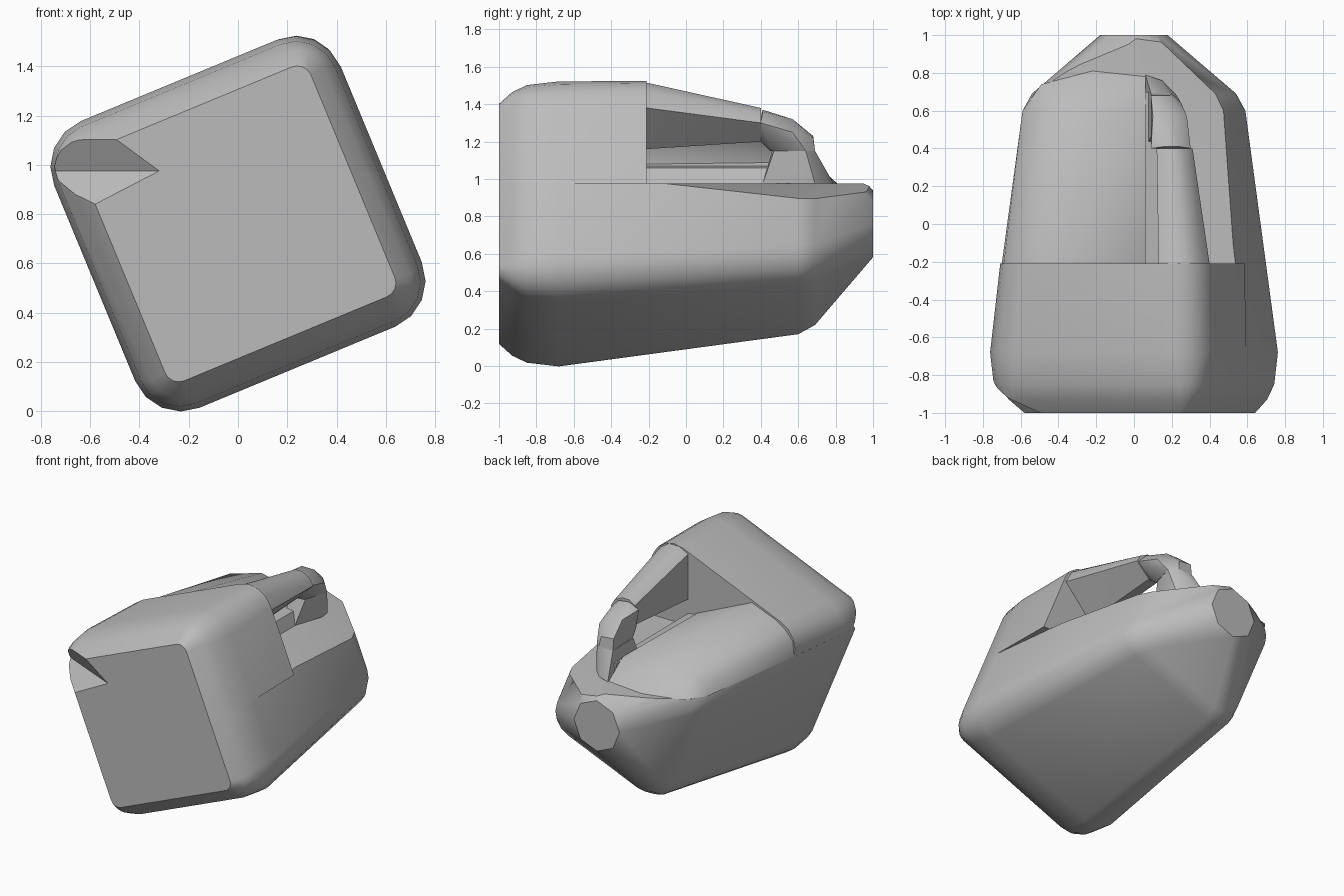
import bpy, bmesh, math
from mathutils import Vector

if "Cube" in bpy.data.objects:
    bpy.data.objects.remove(bpy.data.objects["Cube"])

grey = bpy.data.materials.new("plain grey")
grey.use_nodes = True
COLOR = (0.5, 0.5, 0.5, 1)
grey.diffuse_color = COLOR
grey.node_tree.nodes["Principled BSDF"].inputs["Base Color"].default_value = COLOR

TILT = math.radians(22.5)
MID = 0.76      # height of the can's long axis
SPLIT = 0.975   # level where the lower body meets the upper parts
STEP = -0.21    # depth where the full block ends and the grip begins


def ring(y, half, radius, segs=4, dx=0, dz=0):
    """Tilted rounded square across the long axis."""
    pts = []
    for q in range(4):
        base = q * math.pi / 2 + TILT
        c = (half - radius) * math.sqrt(2)
        cx, cz = c * math.cos(base + math.pi / 4), c * math.sin(base + math.pi / 4)
        for i in range(segs + 1):
            a = base + i / segs * math.pi / 2
            pts.append(Vector((cx + radius * math.cos(a) + dx, y,
                               cz + radius * math.sin(a) + MID + dz)))
    return pts


def plane(a, b, c, outside):
    """Cutting plane through three points, facing the given outside point."""
    a, b, c = Vector(a), Vector(b), Vector(c)
    n = (b - a).cross(c - a).normalized()
    return a, (n if n.dot(Vector(outside) - a) > 0 else -n)


def hull_mesh(points):
    bm = bmesh.new()
    for p in points:
        bm.verts.new(p)
    out = bmesh.ops.convex_hull(bm, input=bm.verts[:])
    junk = {e for e in out["geom_interior"] + out["geom_unused"]
            if isinstance(e, bmesh.types.BMVert)}
    bmesh.ops.delete(bm, geom=list(junk), context='VERTS')
    return bm


def solid(name, points, cuts=(), angle=35):
    """Convex part, trimmed by planes, with smooth shading."""
    bm = hull_mesh(points)
    for co, no in cuts:
        bmesh.ops.bisect_plane(bm, geom=bm.verts[:] + bm.edges[:] + bm.faces[:],
                               plane_co=co, plane_no=no, clear_outer=True)
        kept = [v.co.copy() for v in bm.verts]
        bm.free()
        bm = hull_mesh(kept)
    bmesh.ops.dissolve_limit(bm, angle_limit=0.02, verts=bm.verts[:], edges=bm.edges[:])
    bmesh.ops.recalc_face_normals(bm, faces=bm.faces[:])
    mesh = bpy.data.meshes.new(name)
    bm.to_mesh(mesh)
    bm.free()
    mesh.materials.append(grey)
    ob = bpy.data.objects.new(name, mesh)
    bpy.context.collection.objects.link(ob)
    bpy.ops.object.select_all(action='DESELECT')
    ob.select_set(True)
    bpy.context.view_layer.objects.active = ob
    bpy.ops.object.shade_smooth_by_angle(angle=math.radians(angle))


# Rounded base end, shared by the lower body and the upper block
base_end = (ring(-1, 0.505, 0.06) + ring(-0.93, 0.565, 0.11)
            + ring(-0.85, 0.608, 0.17) + ring(-0.68, 0.63, 0.2))
shoulder = ring(0.6, 0.49, 0.165) + ring(0.69, 0.45, 0.155)
spout = ring(1, 0.165, 0.097, segs=1)
notch, corner, top = (-0.32, -1, SPLIT), (-0.73, -0.82, SPLIT), Vector((0, 0, 1))

# Lower body: tapers to an eight-sided spout, trimmed under the grip
solid("lower_body", base_end + shoulder + spout, [
    (Vector((0, 0, SPLIT)), top),
    plane((0.58, STEP, SPLIT), (0.49, 0.62, 0.89), (0.05, 0.8, SPLIT), (0, 0, 3)),
    plane(notch, (-0.58, -1, 0.84), corner, (-0.7, -1, SPLIT))])

# Upper block at the base end
solid("upper_block", base_end + ring(STEP, 0.595, 0.18, dx=0.014, dz=0.042), [
    (Vector((0, 0, SPLIT)), -top),
    plane(notch, (-0.49, -1, 1.1), corner, (-0.7, -1, SPLIT))])

# Sloping side panel beside the grip
solid("side_panel", [
    (-0.70, STEP, SPLIT), (-0.59, 0.6, SPLIT), (-0.49, 0.74, SPLIT),
    (-0.22, 0.81, SPLIT), (0.06, 0.78, SPLIT), (0.06, STEP, SPLIT),
    (-0.69, STEP, 1.08), (-0.63, STEP, 1.15), (-0.55, STEP, 1.2),
    (-0.37, STEP, 1.27), (0.06, STEP, 1.08), (-0.57, 0.58, 1.04),
    (-0.48, 0.6, 1.1), (-0.22, 0.58, 1.18), (0.06, 0.62, 1.09)])

# Low ledge along the grip opening
solid("ledge", [(x, y, z) for y in (STEP, 0.7)
                for x, z in ((0.06, SPLIT), (0.16, SPLIT), (0.06, 1.07), (0.13, 1.06))])

# Grip bar, bend and foot of the handle
solid("handle_bar", [
    (0.13, STEP, 1.48), (0.2, STEP, 1.515), (0.28, STEP, 1.515),
    (0.35, STEP, 1.47), (0.4, STEP, 1.38), (0.2, STEP, 1.16), (0.13, STEP, 1.16),
    (0.12, 0.4, 1.35), (0.17, 0.4, 1.38), (0.22, 0.4, 1.38),
    (0.28, 0.4, 1.35), (0.31, 0.4, 1.3), (0.21, 0.4, 1.2), (0.14, 0.4, 1.2)])
solid("handle_bend", [
    (0.09, 0.4, 1.33), (0.16, 0.41, 1.37), (0.24, 0.41, 1.36), (0.3, 0.4, 1.3),
    (0.2, 0.4, 1.2), (0.11, 0.4, 1.2), (0.1, 0.45, 1.15), (0.2, 0.46, 1.15),
    (0.1, 0.57, 1.32), (0.2, 0.57, 1.32), (0.28, 0.57, 1.25),
    (0.09, 0.68, 1.23), (0.19, 0.68, 1.22), (0.09, 0.69, 1.15),
    (0.2, 0.69, 1.15), (0.25, 0.64, 1.15)])
solid("handle_foot", [
    (0.09, 0.46, 1.15), (0.2, 0.47, 1.15), (0.25, 0.64, 1.15), (0.2, 0.69, 1.15),
    (0.09, 0.69, 1.15), (0.06, 0.41, SPLIT), (0.16, 0.41, SPLIT),
    (0.23, 0.62, SPLIT), (0.22, 0.69, SPLIT), (0.15, 0.76, SPLIT), (0.06, 0.79, SPLIT)])
